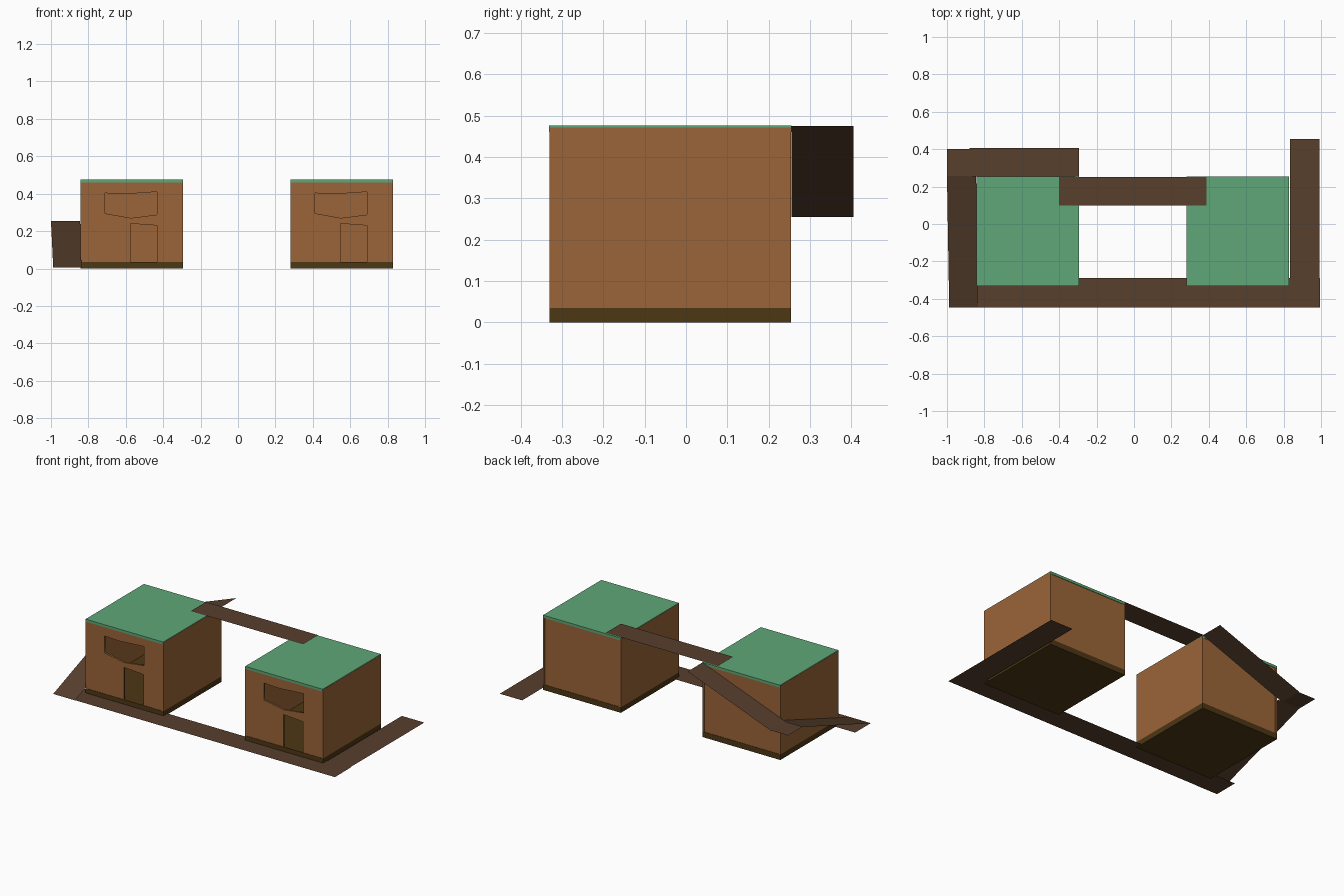
import bpy
import bmesh
from mathutils import Matrix, Vector

if "Cube" in bpy.data.objects:
    bpy.data.objects.remove(bpy.data.objects["Cube"])


def material(name, rgb):
    m = bpy.data.materials.new(name)
    m.diffuse_color = (*rgb, 1)
    m.use_nodes = True
    m.node_tree.nodes["Principled BSDF"].inputs["Base Color"].default_value = m.diffuse_color
    return m


WALL = material("clay_brown", (0.33, 0.13, 0.04))
BASE = material("dark_olive", (0.075, 0.038, 0.007))
ROOF = material("roof_green", (0.115, 0.39, 0.19))
PATH = material("path_brown", (0.095, 0.05, 0.026))


def finish(bm, name, mat):
    me = bpy.data.meshes.new(name)
    bm.to_mesh(me)
    bm.free()
    me.materials.append(mat)
    ob = bpy.data.objects.new(name, me)
    bpy.context.collection.objects.link(ob)
    return ob


def box(name, lo, hi, mat):
    lo, hi = Vector(lo), Vector(hi)
    bm = bmesh.new()
    bmesh.ops.create_cube(bm, size=1, matrix=Matrix.Translation((lo + hi) / 2)
                          @ Matrix.Diagonal((*(hi - lo), 1)))
    return finish(bm, name, mat)


def sheet(name, corners, mat):
    bm = bmesh.new()
    bm.faces.new([bm.verts.new(c) for c in corners])
    bm.normal_update()
    return finish(bm, name, mat)


def flat(name, x0, x1, y0, y1, z):
    return sheet(name, [(x0, y0, z), (x1, y0, z), (x1, y1, z), (x0, y1, z)], PATH)


def pierced_wall(name, loops, x, y, thickness, mat):
    # filled 2D outline with a hole, stood upright facing -y
    cu = bpy.data.curves.new(name, 'CURVE')
    cu.dimensions = '2D'
    cu.fill_mode = 'BOTH'
    cu.extrude = thickness / 2
    for pts in loops:
        s = cu.splines.new('POLY')
        s.points.add(len(pts) - 1)
        for p, (px, pz) in zip(s.points, pts):
            p.co = (px, pz, 0, 1)
        s.use_cyclic_u = True
    cu.materials.append(mat)
    ob = bpy.data.objects.new(name, cu)
    bpy.context.collection.objects.link(ob)
    ob.rotation_euler = (1.5707963, 0, 0)
    ob.location = (x, y + thickness / 2, 0)
    bpy.ops.object.select_all(action='DESELECT')
    ob.select_set(True)
    bpy.context.view_layer.objects.active = ob
    bpy.ops.object.convert(target='MESH')


# Houses: hollow boxes, open window and doorway on the front
W, Y0, Y1, T = 0.548, -0.33, 0.254, 0.012
Z0, Z1 = 0.035, 0.462
front_outline = [(T, Z0), (0.268, Z0), (0.268, 0.24), (0.408, 0.23), (0.408, Z0),
                 (W - T, Z0), (W - T, Z1), (T, Z1)]
window = [(0.13, 0.403), (0.24, 0.398), (0.41, 0.41), (0.41, 0.288),
          (0.27, 0.27), (0.13, 0.295)]

for side, x in (("left", -0.842), ("right", 0.281)):
    n = side + "_house_"
    box(n + "base", (x, Y0, 0), (x + W, Y1, Z0), BASE)
    pierced_wall(n + "front_wall", [front_outline, window], x, Y0 + 0.002, T, WALL)
    box(n + "back_wall", (x + T, Y1 - T, Z0), (x + W - T, Y1 - 0.002, Z1), WALL)
    box(n + "left_wall", (x, Y0, Z0), (x + T, Y1, 0.472), WALL)
    box(n + "right_wall", (x + W - T, Y0, Z0), (x + W, Y1, 0.472), WALL)
    box(n + "roof", (x + 0.001, Y0 - 0.001, 0.46), (x + W - 0.001, Y1 + 0.001, 0.476), ROOF)

# Ground walkways
flat("front_path", -0.988, 0.995, -0.447, -0.29, 0.006)
flat("right_path", 0.835, 0.993, -0.445, 0.455, 0.008)

# Ramp up the left side, corner landing, and ramp up the back to the roof
sheet("left_ramp", [(-0.988, -0.447, 0.005), (-0.835, -0.447, 0.005),
                    (-0.844, 0.262, 0.255), (-1.0, 0.262, 0.255)], PATH)
flat("corner_landing", -1.0, -0.88, 0.256, 0.402, 0.255)
sheet("back_ramp", [(-0.88, 0.255, 0.255), (-0.295, 0.255, 0.475),
                    (-0.295, 0.405, 0.475), (-0.88, 0.405, 0.255)], PATH)

# Bridge between the roofs
flat("roof_bridge", -0.402, 0.388, 0.1, 0.252, 0.48)
